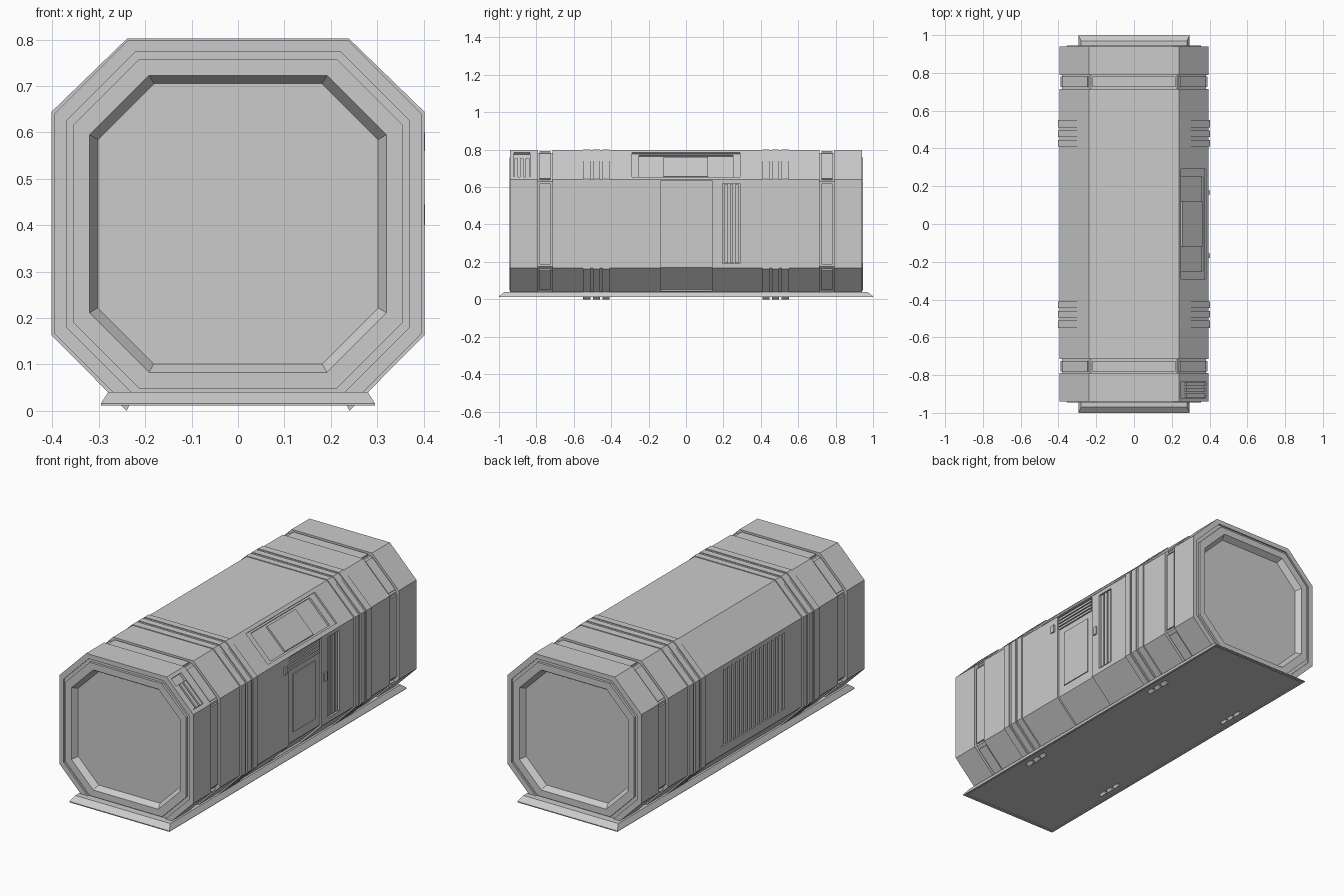
import bpy, bmesh
from mathutils import Vector

if "Cube" in bpy.data.objects:
    bpy.data.objects.remove(bpy.data.objects["Cube"])

H, CZ = 0.395, 0.403      # half width of the octagon, height of its centre
K = 0.7071


def make(name, verts, faces):
    me = bpy.data.meshes.new(name)
    bm = bmesh.new()
    vs = [bm.verts.new(v) for v in verts]
    for f in faces:
        bm.faces.new([vs[i] for i in f])
    bmesh.ops.recalc_face_normals(bm, faces=bm.faces)
    bm.to_mesh(me)
    bm.free()
    ob = bpy.data.objects.new(name, me)
    bpy.context.collection.objects.link(ob)
    return ob


def loft(name, rings):
    """Skin equal-length rings of points and cap both ends."""
    n = len(rings[0])
    verts = [p for r in rings for p in r]
    faces = [(a * n + i, a * n + (i + 1) % n, (a + 1) * n + (i + 1) % n, (a + 1) * n + i)
             for a in range(len(rings) - 1) for i in range(n)]
    faces += [tuple(range(n)), tuple(range(len(verts) - n, len(verts)))]
    return make(name, verts, faces)


def octagon(y, h, floor=0.02):
    f = h * 0.6
    zb = max(CZ - h, floor)
    xb = f + zb - (CZ - h)
    half = [(xb, zb), (h, CZ - f), (h, CZ + f), (f, CZ + h)]
    return [(x, y, z) for x, z in half] + [(-x, y, z) for x, z in reversed(half)]


def slab(name, face, y0, y1, z0, z1, d0, d1, side=1):
    """Box lying on a hull face; d is the distance out of that face."""
    nx, nz = {"wall": (1, 0), "upper": (K, K), "lower": (K, -K)}[face]

    def surf(z):
        if face == "upper":
            return H - (z - CZ - 0.6 * H)
        if face == "lower":
            return H - (CZ - 0.6 * H - z)
        return H
    rings = [[(side * (surf(z) + nx * d), y, z + nz * d)
              for z, d in ((z0, d0), (z1, d0), (z1, d1), (z0, d1))] for y in (y0, y1)]
    return loft(name, rings)


# Hull: octagon lofted along y with seam grooves and recessed end windows
half = [(0.715, H), (0.715, 0.38), (0.79, 0.38), (0.79, H), (0.94, H), (0.94, 0.37),
        (0.932, 0.37), (0.932, 0.355), (0.945, 0.355), (0.945, 0.32), (0.915, 0.302)]
stations = [(-y, h) for y, h in reversed(half)] + half
hull = loft("hull", [octagon(y, h) for y, h in stations])

# Recesses cut into the hull: face, y range, z range, depth, side
cuts = [
    ("wall", -0.135, 0.14, 0.166, 0.635, 0.010, 1),     # door
    ("lower", -0.135, 0.14, 0.045, 0.166, 0.010, 1),    # door foot
    ("wall", 0.195, 0.29, 0.19, 0.62, 0.015, 1),        # side vent
    ("upper", -0.29, 0.29, 0.655, 0.785, 0.010, 1),     # roof window
    ("upper", -0.25, 0.25, 0.662, 0.778, 0.022, 1),     # roof window inner
    ("upper", -0.92, -0.835, 0.655, 0.785, 0.015, 1),   # corner vent
    ("wall", -0.265, 0.27, 0.21, 0.615, 0.020, -1),     # large grille
]
for face, y0, y1, z0, z1, d, side in cuts:
    cutter = slab("cutter", face, y0, y1, z0, z1, -d, 0.03, side)
    cutter.hide_render = True
    mod = hull.modifiers.new("cut", "BOOLEAN")
    mod.operation = "DIFFERENCE"
    mod.solver = "EXACT"
    mod.object = cutter
    dg = bpy.context.evaluated_depsgraph_get()
    hull_mesh = bpy.data.meshes.new_from_object(hull.evaluated_get(dg))
    hull.modifiers.clear()
    hull.data = hull_mesh
    bpy.data.objects.remove(cutter)

# Base skid with sloping edges and a shallow underside recess
levels = [(0.28, 0.97, 0.04), (0.295, 1.0, 0.016), (0.295, 1.0, 0.011),
          (0.283, 0.985, 0.011), (0.283, 0.985, 0.015)]
loft("base_skid", [[(-x, -y, z), (x, -y, z), (x, y, z), (-x, y, z)] for x, y, z in levels])

# Ribs wrapped around the hull, three near each end
rib = [(0.23, 0.02), (0.24, 0.0), (0.402, 0.163), (0.402, 0.644), (0.239, 0.802)]
rib += [(-x, z) for x, z in reversed(rib)]
for s in (-1, 1):
    for i, (a, b) in enumerate(((0.41, 0.446), (0.46, 0.496), (0.51, 0.55))):
        loft(f"rib_{s}_{i}", [[(x, s * y, z) for x, z in rib] for y in (a, b)])

# Raised panels inside the seam grooves
for s in (-1, 1):
    y0, y1 = sorted((s * 0.724, s * 0.782))
    for side in (-1, 1):
        slab("seam_wall_panel", "wall", y0, y1, 0.185, 0.62, -0.03, -0.006, side)
        slab("seam_upper_panel", "upper", y0, y1, 0.65, 0.785, -0.03, -0.006, side)
        slab("seam_lower_panel", "lower", y0, y1, 0.045, 0.15, -0.03, -0.006, side)
    loft("seam_roof_panel", [[(x, y, z) for x, z in ((-0.22, 0.77), (0.22, 0.77), (0.22, 0.792), (-0.22, 0.792))]
                             for y in (y0, y1)])

# Door: inset panel, louvres above it, handle and call box
slab("door_panel", "wall", -0.09, 0.095, 0.22, 0.53, -0.015, -0.005)
for i in range(4):
    slab("door_louvre", "wall", -0.13, 0.13, 0.562 + i * 0.018, 0.574 + i * 0.018, -0.015, -0.002)
slab("door_handle", "wall", 0.155, 0.178, 0.40, 0.445, -0.01, 0.008)
slab("call_box", "wall", -0.18, -0.155, 0.56, 0.60, -0.01, 0.008)

# Vents, roof window pane and the slatted grille on the other side
for y in (0.215, 0.243, 0.271):
    slab("side_vent_bar", "wall", y - 0.009, y + 0.009, 0.195, 0.615, -0.02, -0.003)
slab("roof_window_pane", "upper", -0.12, 0.118, 0.664, 0.77, -0.03, -0.012)
for y in (-0.908, -0.878, -0.848):
    slab("corner_vent_bar", "upper", y - 0.01, y + 0.01, 0.656, 0.755, -0.02, -0.003)
for i in range(16):
    y = -0.249 + i * 0.0335
    slab("grille_slat", "wall", y - 0.01, y + 0.01, 0.212, 0.613, -0.025, -0.003, -1)
